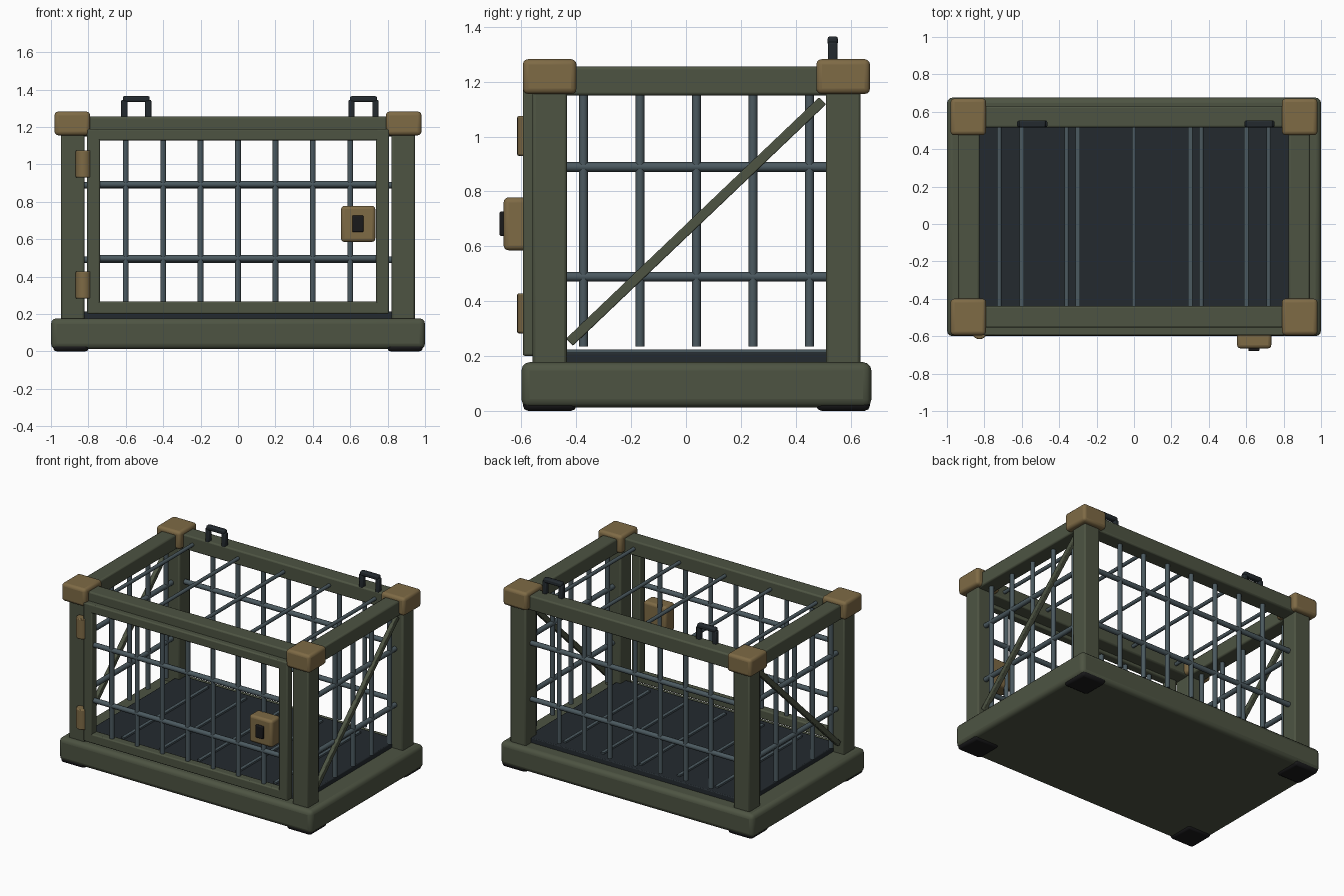
import bpy, math
from mathutils import Vector

if "Cube" in bpy.data.objects:
    bpy.data.objects.remove(bpy.data.objects["Cube"])


def mat(name, rgb):
    m = bpy.data.materials.new(name)
    m.diffuse_color = (*rgb, 1)
    m.use_nodes = True
    m.node_tree.nodes["Principled BSDF"].inputs["Base Color"].default_value = m.diffuse_color
    return m


OLIVE = mat("olive", (0.075, 0.088, 0.055))
TAN = mat("tan", (0.21, 0.145, 0.06))
STEEL = mat("steel", (0.07, 0.10, 0.115))
DARK = mat("dark", (0.017, 0.023, 0.028))
BLACK = mat("black", (0.01, 0.01, 0.011))


def finish(name, m, bevel=0.0, segs=2):
    o = bpy.context.object
    o.name = name
    o.data.materials.append(m)
    bpy.ops.object.transform_apply(location=False, rotation=False, scale=True)
    if bevel:
        b = o.modifiers.new("bevel", "BEVEL")
        b.width, b.segments = bevel, segs
        b.limit_method = "ANGLE"
    bpy.ops.object.shade_smooth_by_angle(angle=math.radians(40))
    return o


def box(name, x, y, z, m, bevel=0.0, segs=2):
    """Box from (min, max) ranges on each axis."""
    bpy.ops.mesh.primitive_cube_add(size=1, location=[(a + b) / 2 for a, b in (x, y, z)])
    bpy.context.object.scale = [b - a for a, b in (x, y, z)]
    return finish(name, m, bevel, segs)


def around(c, w):
    return (c - w / 2, c + w / 2)


def rod(name, p, q, r, m=STEEL, sides=10, bevel=0.0):
    p, q = Vector(p), Vector(q)
    d = q - p
    bpy.ops.mesh.primitive_cylinder_add(vertices=sides, radius=r, depth=d.length, location=(p + q) / 2)
    bpy.context.object.rotation_euler = d.to_track_quat("Z", "Y").to_euler()
    return finish(name, m, bevel)


CY = 0.038             # centre of the cage body
PX, PY = 0.883, 0.535  # post offsets from the centre
FRONT, BACK = CY - PY, CY + PY

# Base slab, floor tray and floor ribs
box("base", (-1, 1), (-0.6, 0.676), (0.012, 0.177), OLIVE, 0.03, 3)
box("floor_tray", (-0.86, 0.86), (-0.5, 0.575), (0.16, 0.212), DARK, 0.006)
for i in range(-2, 3):
    box("floor_rib", around(i * 0.3, 0.024), (-0.44, 0.515), (0.2, 0.224), STEEL)

# Corner feet, posts and caps
for sx in (-1, 1):
    for sy in (-1, 1):
        x, y = sx * PX, CY + sy * PY
        box("foot", around(sx * 0.893, 0.19), around(CY + sy * 0.535, 0.195), (0, 0.05), BLACK, 0.018)
        box("post", around(x, 0.125), around(y, 0.125), (0.16, 1.2), OLIVE, 0.01)
        box("corner_cap", around(sx * 0.886, 0.19), around(y, 0.196), (1.155, 1.282), TAN, 0.02, 3)

# Top rails
for s in (-1, 1):
    box("long_top_rail", (-PX, PX), around(CY + s * PY, 0.115), (1.15, 1.255), OLIVE, 0.01)
    box("side_top_rail", around(s * PX, 0.115), (FRONT, BACK), (1.15, 1.255), OLIVE, 0.01)

# Roof bars
for i in range(-2, 3):
    rod("roof_bar", (i * 0.36, FRONT, 1.2), (i * 0.36, BACK, 1.2), 0.0125)

# Side grilles with diagonal braces
for s in (-1, 1):
    x = s * PX
    for i in range(-2, 3):
        y = CY + i * 0.206
        rod("side_bar", (x, y, 0.234), (x, y, 1.17), 0.0165)
    for z in (0.489, 0.889):
        rod("side_crossbar", (x, FRONT, z), (x, BACK, z), 0.0175)
    a, b = Vector((s * 0.905, -0.425, 0.25)), Vector((s * 0.905, 0.498, 1.13))
    d = b - a
    brace = box("side_brace", (-0.015, 0.015), around(0, d.length), (-0.018, 0.018), OLIVE, 0.004)
    brace.location = (a + b) / 2
    brace.rotation_euler.x = math.atan2(d.z, d.y)

# Back grille
for i in range(-3, 4):
    rod("back_bar", (i * 0.2, BACK, 0.234), (i * 0.2, BACK, 1.17), 0.0165)
for z in (0.489, 0.889):
    rod("back_crossbar", (-PX, BACK, z), (PX, BACK, z), 0.0175)

# Front door: frame and bars
DY = (-0.595, -0.535)
for s in (-1, 1):
    box("door_stile", around(s * 0.7725, 0.069), DY, (0.2, 1.19), OLIVE, 0.008)
for z in ((0.2, 0.266), (1.128, 1.19)):
    box("door_rail", (-0.76, 0.76), DY, z, OLIVE, 0.008)
for i in range(-3, 4):
    rod("door_bar", (i * 0.2, -0.565, 0.25), (i * 0.2, -0.565, 1.14), 0.0165)
for z in (0.497, 0.893):
    rod("door_crossbar", (-0.75, -0.565, z), (0.75, -0.565, z), 0.0175)

# Hinges and latch
for z in (0.355, 1.002):
    rod("hinge", (-0.826, -0.574, z - 0.0725), (-0.826, -0.574, z + 0.0725), 0.042, TAN, 20, 0.006)
box("latch_box", (0.551, 0.734), (-0.665, -0.56), (0.585, 0.778), TAN, 0.018, 3)
box("latch_button", (0.611, 0.671), (-0.68, -0.655), (0.637, 0.727), BLACK, 0.006)

# Carry handles on the back rail
for x in (-0.544, 0.671):
    for s in (-1, 1):
        box("handle_leg", around(x + s * 0.064, 0.033), around(0.535, 0.036), (1.24, 1.345), DARK, 0.008)
    box("handle_grip", around(x, 0.144), around(0.535, 0.038), (1.333, 1.365), DARK, 0.009)
